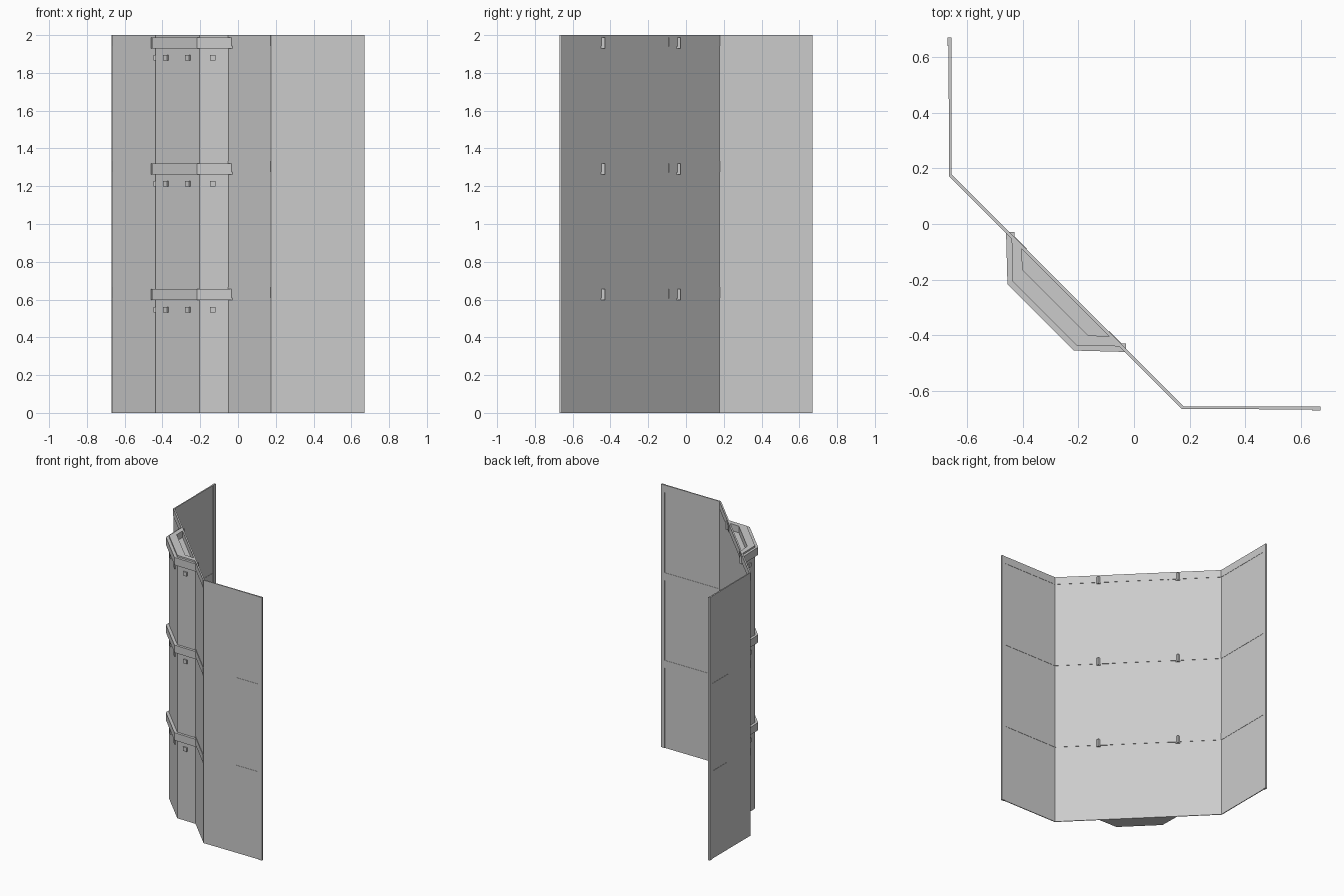
import bpy, bmesh
from mathutils import Vector

if "Cube" in bpy.data.objects:
    bpy.data.objects.remove(bpy.data.objects["Cube"])

grey = bpy.data.materials.new("plain grey")
grey.use_nodes = True
grey.diffuse_color = (0.6, 0.6, 0.6, 1)
grey.node_tree.nodes["Principled BSDF"].inputs["Base Color"].default_value = (0.6, 0.6, 0.6, 1)


def finish(name, bm):
    bmesh.ops.recalc_face_normals(bm, faces=bm.faces)
    mesh = bpy.data.meshes.new(name)
    bm.to_mesh(mesh)
    bm.free()
    mesh.materials.append(grey)
    obj = bpy.data.objects.new(name, mesh)
    bpy.context.collection.objects.link(obj)
    return obj


def prism(name, outline, z0, z1):
    """Extrude a plan outline between two heights."""
    bm = bmesh.new()
    face = bm.faces.new([bm.verts.new((x, y, z0)) for x, y in outline])
    new = bmesh.ops.extrude_face_region(bm, geom=[face])["geom"]
    verts = [v for v in new if isinstance(v, bmesh.types.BMVert)]
    bmesh.ops.translate(bm, verts=verts, vec=(0, 0, z1 - z0))
    return finish(name, bm)


def offset(path, d):
    """Shift an open plan path sideways with mitred corners."""
    pts = [Vector(p) for p in path]
    dirs = [(b - a).normalized() for a, b in zip(pts, pts[1:])]
    result = []
    for i, p in enumerate(pts):
        a, b = dirs[max(i - 1, 0)], dirs[min(i, len(dirs) - 1)]
        na, nb = Vector((-a.y, a.x)), Vector((-b.y, b.x))
        result.append(p + (na + nb) * d / (1 + na.dot(nb)))
    return result


def strip(name, path, d0, d1, z0, z1):
    return prism(name, offset(path, d0) + offset(path, d1)[::-1], z0, z1)


def swap(path):
    """Mirror a plan path across the diagonal."""
    return [(y, x) for x, y in path]


def mirrored_path(half):
    return half + swap(half)[::-1]


# plan paths: negative offset lies on the outer side
WING, CORNER, END, LIP = -0.662, 0.177, 0.67, 0.64
wall = mirrored_path([(WING, END), (WING, CORNER)])
inner_band = mirrored_path([(WING, LIP), (WING, CORNER)])
diagonal = mirrored_path([(WING, CORNER)])
wing_tip = [(0.45, WING), (LIP, WING)]
shaft = mirrored_path([(-0.44, -0.045), (-0.437, -0.205)])
collar = mirrored_path([(-0.46, -0.03), (-0.455, -0.217)])
hollow = mirrored_path([(-0.405, -0.083), (-0.4, -0.165)])
PITCH = 2 / 3

# folded wall and its thick end posts
strip("wall", wall, -0.003, 0.003, 0, 2)
post = [(LIP, -0.67), (END, -0.67), (END, -0.656), (LIP, -0.656)]
prism("left_end_post", post, 0, 2)
prism("right_end_post", swap(post), 0, 2)

# hollow-topped half-octagon column
column = prism("column", shaft, 0, 2)
cutter = prism("column_hollow_cutter", hollow, 1.95, 2.1)
cutter.hide_render = True
cutter.hide_viewport = True
cutter.hide_set(True)
cut = column.modifiers.new("hollow", "BOOLEAN")
cut.object = cutter
cut.operation = "DIFFERENCE"
cut.solver = "EXACT"


def stud(name, p, normal, z):
    """Square frame with a recessed centre standing on a column face."""
    n = Vector((*normal, 0)).normalized()
    side = Vector((-n.y, n.x, 0))
    base = Vector((*p, z))
    bm = bmesh.new()
    bmesh.ops.create_cube(bm, size=1)
    for v in bm.verts:
        c = v.co.copy()
        v.co = base + side * c.x * 0.03 + n * c.y * 0.018 + Vector((0, 0, c.z * 0.03))
    bm.normal_update()
    front = max(bm.faces, key=lambda f: f.normal.dot(n))
    bmesh.ops.inset_individual(bm, faces=[front], thickness=0.006)
    bmesh.ops.translate(bm, verts=front.verts, vec=-n * 0.006)
    finish(name, bm)


for level in range(1, 4):
    top = level * PITCH
    low = top - 0.058

    # horizontal wall bands on both sides
    strip(f"inner_band_{level}", inner_band, 0.002, 0.005, low, top)
    strip(f"outer_band_{level}", diagonal, -0.006, -0.002, low, top)
    strip(f"left_wing_band_{level}", wing_tip, -0.005, -0.002, low, top)
    strip(f"right_wing_band_{level}", swap(wing_tip), 0.002, 0.005, low, top)

    # collar wrapped around the column, leaving the hollow open
    strip(f"collar_{level}", collar, 0, 0.03, top - 0.07, top - 0.012)

    # collar clips showing through the wall
    for side, x in (("left", -0.065), ("right", -0.42)):
        a, b = (x - 0.03, -0.455 - x), (x + 0.03, -0.515 - x)
        clip = [(a[0] - 0.015, a[1] - 0.015), (b[0] - 0.015, b[1] - 0.015)]
        strip(f"{side}_clip_{level}", clip, 0.015, 0.029, top - 0.06, top - 0.012)

    # studs below the collar
    spots = [((-0.134, -0.438), (0, -1)), ((-0.263, -0.379), (-1, -1))]
    spots += [((p[1], p[0]), (n[1], n[0])) for p, n in spots]
    for i, (p, n) in enumerate(spots, 1):
        stud(f"stud_{level}_{i}", p, n, top - 0.12)
